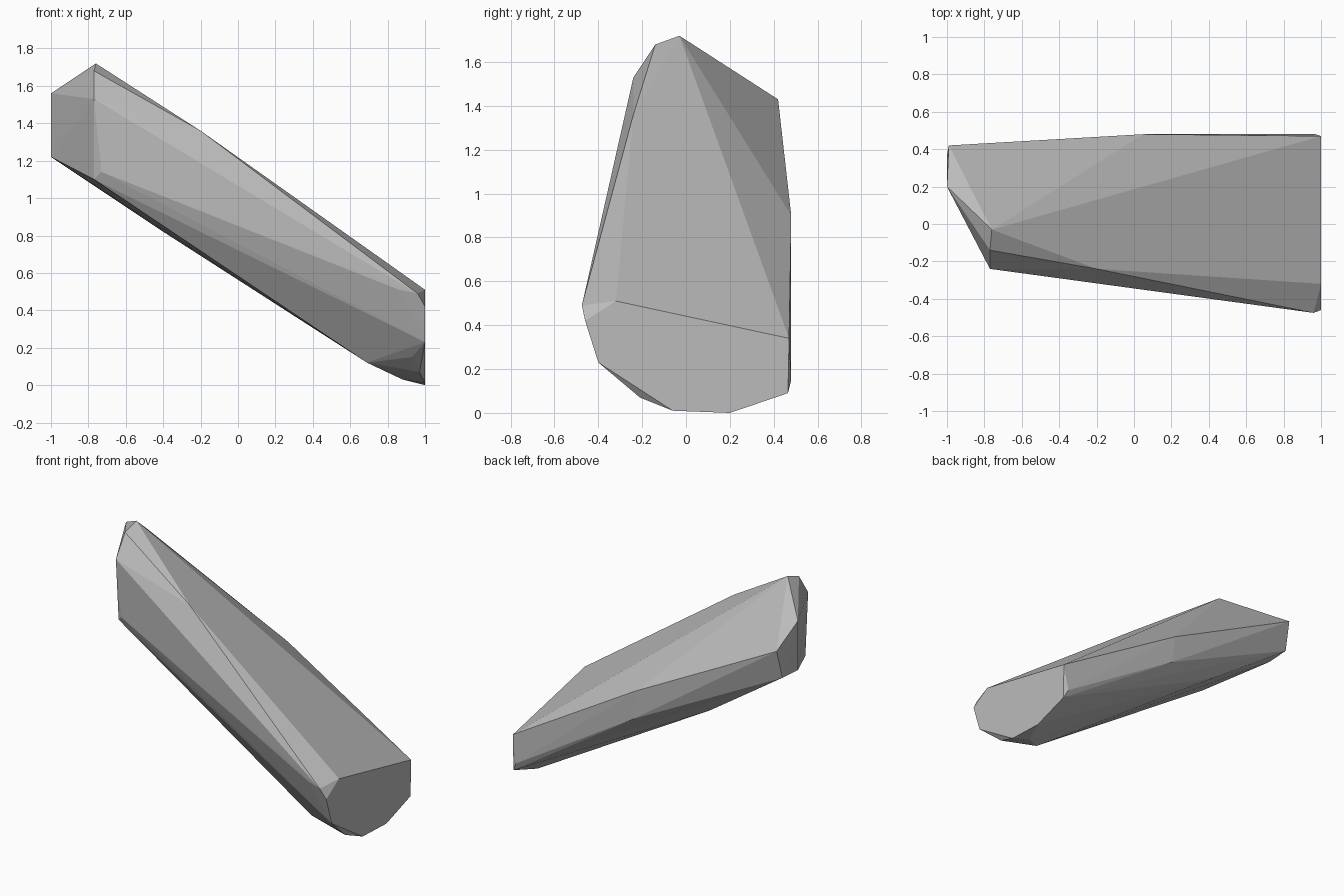
import bpy
import bmesh

cube = bpy.data.objects.get("Cube")
if cube:
    bpy.data.objects.remove(cube)

# One flat stone grey
grey = bpy.data.materials.new("stone_grey")
grey.use_nodes = True
colour = (0.5, 0.5, 0.5, 1)
grey.diffuse_color = colour
grey.node_tree.nodes["Principled BSDF"].inputs["Base Color"].default_value = colour

# High end: chipped tip and blunt side
high_end = [
    (-0.76, -0.03, 1.72), (-0.77, -0.14, 1.68), (-0.77, -0.24, 1.53),
    (-0.73, -0.24, 1.14), (-0.77, -0.21, 1.10), (-1, 0.2, 1.56),
    (-1, 0.2, 1.22), (-0.99, 0.42, 1.43), (-1, 0.37, 1.23),
]
# Shaft corners along the ridge, back and underside
shaft = [
    (-0.2, -0.24, 1.36), (0.05, 0.48, 0.9), (0.07, 0.48, 0.7),
    (-0.4, 0.31, 0.82), (0.69, -0.18, 0.12), (0.88, -0.03, 0.03),
]
# Flat outline of the low end, as y and z
low_end = [(1, y, z) for y, z in [
    (0.47, 0.34), (-0.32, 0.51), (-0.46, 0.42), (-0.4, 0.23),
    (-0.06, 0.01), (0.2, 0), (0.465, 0.09)]]
# Bevelled rim just behind the low end
rim = [(0.96, -0.475, 0.49), (0.86, -0.46, 0.51), (0.93, -0.3, 0.15),
       (0.97, -0.21, 0.07), (0.97, 0.48, 0.15)]

# Wrap the corners in one faceted convex block
bm = bmesh.new()
for point in high_end + shaft + low_end + rim:
    bm.verts.new(point)
result = bmesh.ops.convex_hull(bm, input=bm.verts)
inside = [v for v in bm.verts if not v.link_faces]
bmesh.ops.delete(bm, geom=inside, context="VERTS")
bmesh.ops.recalc_face_normals(bm, faces=bm.faces)
mesh = bpy.data.meshes.new("faceted_block")
bm.to_mesh(mesh)
bm.free()
mesh.materials.append(grey)
block = bpy.data.objects.new("faceted_block", mesh)
bpy.context.collection.objects.link(block)
